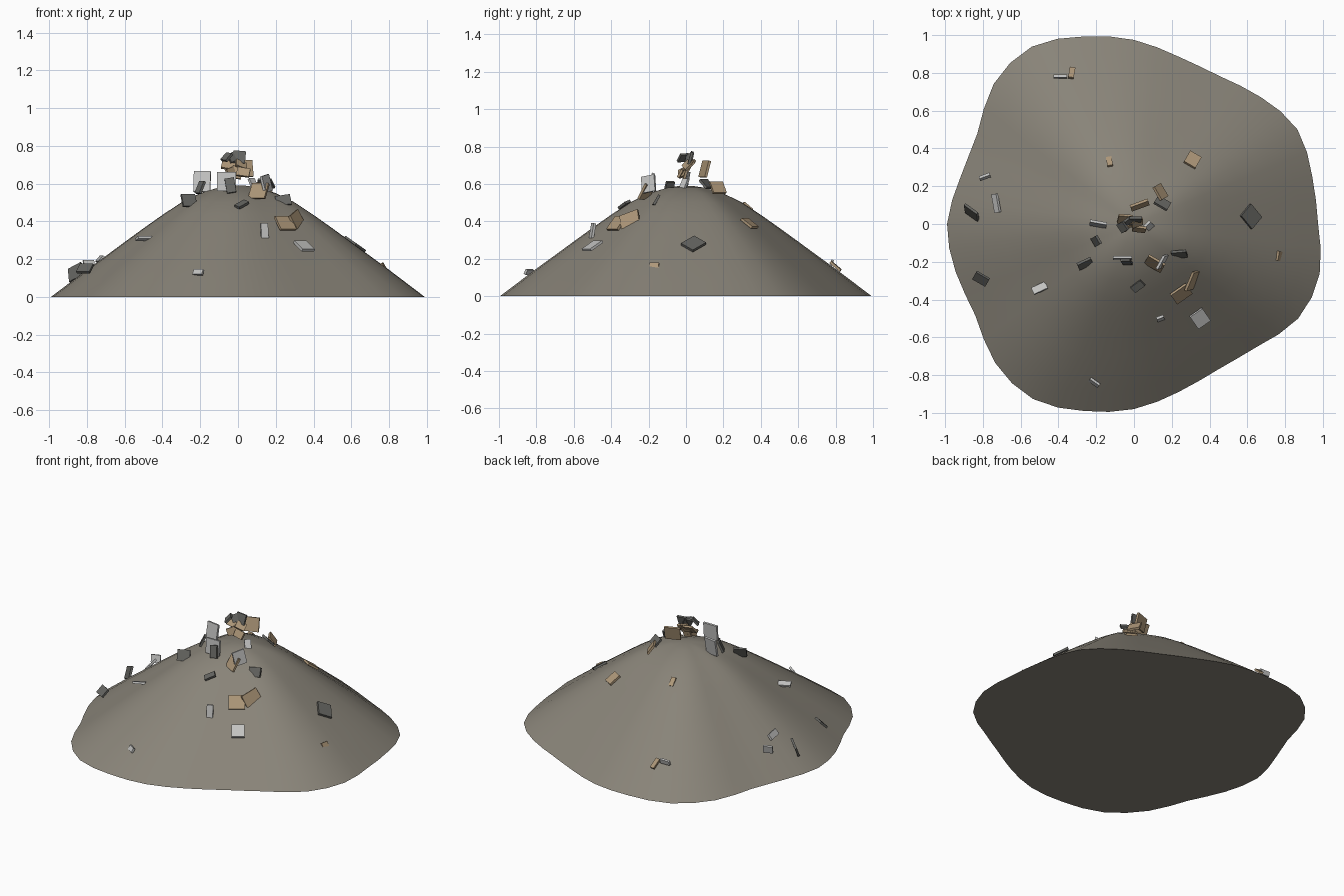
import bpy
import bmesh
import random
from math import pi, cos, sin, radians
from mathutils import Matrix, Vector

cube = bpy.data.objects.get("Cube")
if cube:
    bpy.data.objects.remove(cube, do_unlink=True)


def make_material(name, color):
    mat = bpy.data.materials.new(name)
    mat.use_nodes = True
    mat.diffuse_color = (*color, 1)
    mat.node_tree.nodes["Principled BSDF"].inputs["Base Color"].default_value = (*color, 1)
    return mat


earth = make_material("earth grey", (0.25, 0.23, 0.19))
slate = make_material("dark slate", (0.13, 0.13, 0.12))
pale = make_material("pale stone", (0.55, 0.55, 0.54))
wood = make_material("tan wood", (0.42, 0.31, 0.19))


def add_object(name, bm, mat):
    mesh = bpy.data.meshes.new(name)
    bmesh.ops.recalc_face_normals(bm, faces=bm.faces)
    bm.to_mesh(mesh)
    bm.free()
    mesh.materials.append(mat)
    obj = bpy.data.objects.new(name, mesh)
    bpy.context.collection.objects.link(obj)
    return obj


def between(a, b, c, d):
    """Smooth midpoint of b and c."""
    return (9 * (b + c) - a - d) / 16


# Mound: a lobed outline scaled inward along a rounded cone profile
outline = [.975, .977, 1.0, .95, .905, .917, .975, 1.028, 1.084, 1.05, .958, .952,
           .99, .978, .97, 1.04, 1.07, 1.025, .98, .92, .89, .92, 1.003, 1.018]
profile = [(1, 0), (.9, .075), (.8, .15), (.7, .222), (.6, .295), (.5, .367),
           (.4, .437), (.3, .502), (.2, .55), (.1, .58), (.04, .589)]
count = len(outline)
radii = []
for i, r in enumerate(outline):
    radii += [r, between(outline[i - 1], r, outline[(i + 1) % count], outline[(i + 2) % count])]

bm = bmesh.new()
sides = len(radii)
rings = []
for scale, z in profile:
    rings.append([bm.verts.new((r * scale * cos(2 * pi * i / sides),
                                r * scale * sin(2 * pi * i / sides), z))
                  for i, r in enumerate(radii)])
for low, high in zip(rings, rings[1:]):
    for i in range(sides):
        j = (i + 1) % sides
        bm.faces.new((low[i], low[j], high[j], high[i]))
bm.faces.new(rings[-1])
bm.faces.new(rings[0][::-1])
mound = add_object("mound", bm, earth)
bpy.ops.object.select_all(action="DESELECT")
mound.select_set(True)
bpy.context.view_layer.objects.active = mound
bpy.ops.object.shade_smooth_by_angle(angle=radians(50))


def add_plate(name, mat, place, size, tilt, yaw, roll):
    """Thin slab tipped by tilt, turned by yaw, spun in its own plane by roll."""
    bm = bmesh.new()
    turn = (Matrix.Rotation(radians(yaw), 4, "Z") @ Matrix.Rotation(radians(tilt), 4, "X")
            @ Matrix.Rotation(radians(roll), 4, "Z"))
    bmesh.ops.create_cube(bm, size=1, matrix=Matrix.Translation(place) @ turn
                          @ Matrix.Diagonal((*size, 0.014, 1)))
    add_object(name, bm, mat)


# Scattered fragments: x, y, z, width, height in hundredths, then tilt, yaw, roll
slate_bits = [(-86, 6, 13, 9, 8, 70, -45, 25), (-81, -29, 15, 8, 6, 45, -30, 0),
              (-26, -21, 51, 8, 7, 65, 25, 0), (-20, -9, 58, 5, 7, 65, -60, 0),
              (-4, -20, 59, 5, 8, 75, 0, 10), (2, -33, 49, 4, 7, 30, -15, -35),
              (24, -16, 51, 8, 6, 60, 0, 10), (15, 11, 60, 8, 6, 45, 150, 0),
              (62, 4, 28, 10, 9, 35, 90, 45)]
pale_bits = [(-39, 78, 18, 7, 3, 75, 0, 0), (-79, 25, 17, 6, 5, 75, 20, 0),
             (-73, 11, 20, 10, 4, 50, -80, 0), (-50, -34, 31, 8, 4, -20, 25, 0),
             (-19, 0, 61, 9, 11, 80, -10, 0), (-6, -18, 61, 10, 10, 85, 0, 0),
             (8, -1, 60, 4, 6, 60, 45, 0), (15, -20, 60, 8, 9, 80, 60, 10),
             (14, -50, 35, 4, 8, 80, 20, 0), (35, -50, 27, 8, 9, 30, 35, 0),
             (-21, -84, 13, 6, 3, 60, -35, 0)]
wood_bits = [(-33, 80, 16, 3, 7, 40, 170, 0), (-13, 33, 48, 3, 6, 40, 190, 0),
             (31, 34, 39, 7, 8, 35, 150, 0), (3, 10, 68, 10, 9, 75, 20, 0),
             (11, -21, 56, 10, 9, 60, -30, 0), (31, -30, 41, 11, 8, 70, 60, 20),
             (25, -37, 39, 10, 9, 50, 35, 0), (14, 17, 58, 8, 7, 55, 120, 0),
             (77, -17, 16, 5, 4, 60, 80, 0)]

for name, mat, bits in (("slate_fragment", slate, slate_bits),
                        ("stone_fragment", pale, pale_bits),
                        ("wood_fragment", wood, wood_bits)):
    for x, y, z, width, height, tilt, yaw, roll in bits:
        add_plate(name, mat, Vector((x, y, z)) / 100, (width / 100, height / 100),
                  tilt, yaw, roll)

# Loose cluster hovering over the summit
rng = random.Random(4)
for i in range(9):
    place = (-0.06 + 0.011 * i, rng.uniform(-0.03, 0.03), 0.73 - 0.04 * (i % 3) + 0.01)
    size = (rng.uniform(0.05, 0.08), rng.uniform(0.04, 0.07))
    add_plate("summit_fragment", slate if i % 3 == 0 else wood, place, size,
              rng.uniform(40, 80), rng.uniform(-60, 60), rng.uniform(-30, 30))
